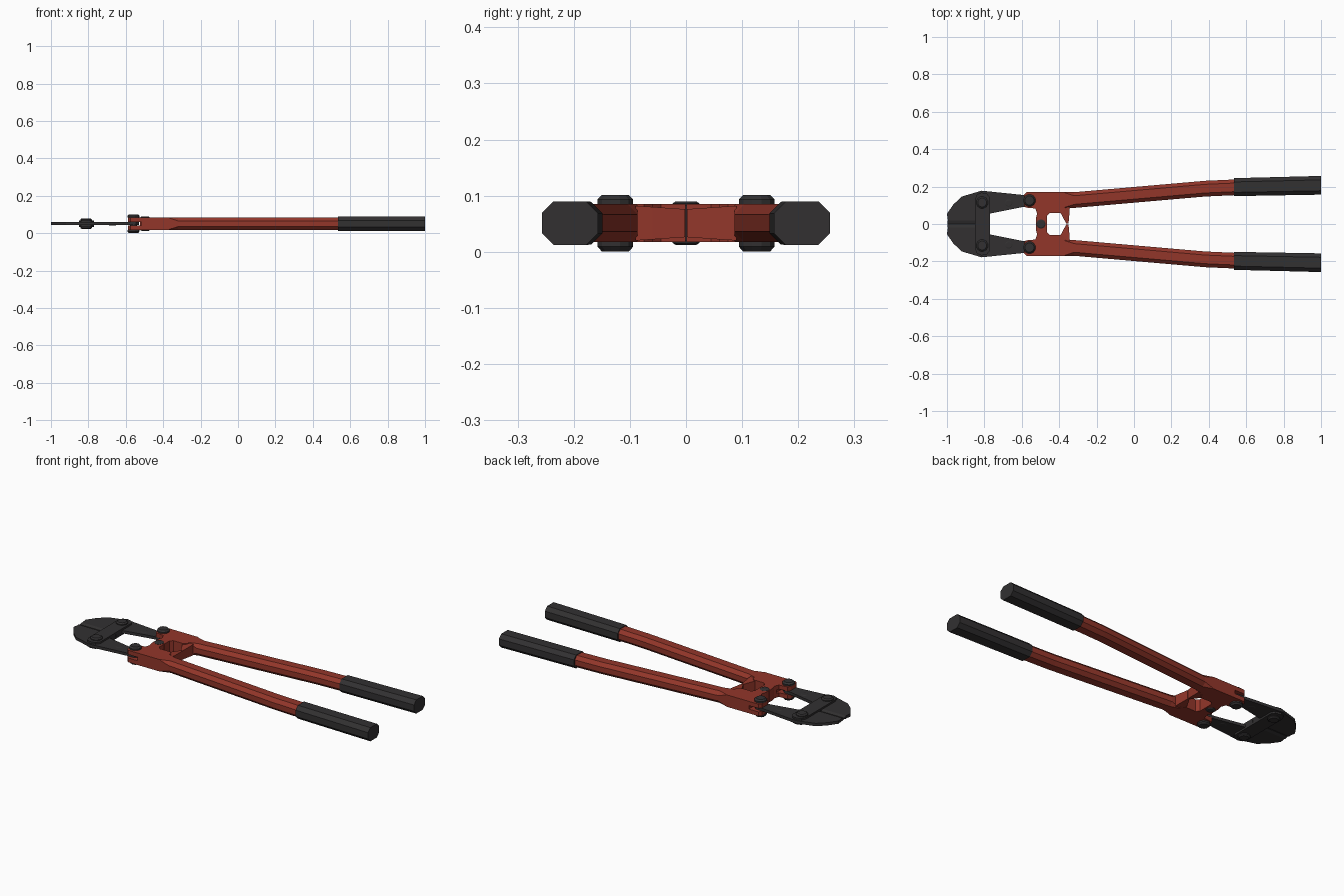
import bpy, bmesh, math

if "Cube" in bpy.data.objects:
    bpy.data.objects.remove(bpy.data.objects["Cube"])

ZC = 0.051


def material(name, col):
    m = bpy.data.materials.new(name)
    m.diffuse_color = (*col, 1)
    m.use_nodes = True
    m.node_tree.nodes["Principled BSDF"].inputs["Base Color"].default_value = m.diffuse_color
    return m


RED = material("red_paint", (0.29, 0.037, 0.023))
DARK = material("dark_steel", (0.032, 0.03, 0.031))


def loft(name, rings, mat, mirror=True):
    """Skin a list of equal-length closed rings, cap both ends."""
    bm = bmesh.new()
    loops = [[bm.verts.new(p) for p in r] for r in rings]
    n = len(loops[0])
    for a, b in zip(loops, loops[1:]):
        for i in range(n):
            j = (i + 1) % n
            bm.faces.new((a[i], a[j], b[j], b[i]))
    bm.faces.new(loops[0][::-1])
    bm.faces.new(loops[-1])
    bmesh.ops.recalc_face_normals(bm, faces=bm.faces)
    me = bpy.data.meshes.new(name)
    bm.to_mesh(me)
    bm.free()
    if mat:
        me.materials.append(mat)
    ob = bpy.data.objects.new(name, me)
    bpy.context.collection.objects.link(ob)
    if mirror:
        mod = ob.modifiers.new("mirror", 'MIRROR')
        mod.use_axis = (False, True, False)
        mod.use_mirror_merge = False
    return ob


def plate(name, outline, z0, z1, mat, mirror=True):
    return loft(name, [[(x, y, z) for x, y in outline] for z in (z0, z1)], mat, mirror)


def octagon(x, yc, hw, hh, c):
    """Chamfered rectangle in the plane x = const."""
    pts = [(hw, hh - c), (hw - c, hh), (c - hw, hh), (-hw, hh - c),
           (-hw, c - hh), (c - hw, -hh), (hw - c, -hh), (hw, c - hh)]
    return [(x, yc + y, ZC + z) for y, z in pts]


def bolt(name, x, y, r, half, head, mirror=True, n=12):
    """Pin with chamfered heads on both ends."""
    prof = [(r * .75, -half), (r, -half + head * .5), (r, -half + head), (r * .6, -half + head)]
    prof += [(a, -b) for a, b in reversed(prof)]
    rings = [[(x + a * math.cos(2 * math.pi * (i + .5) / n),
               y + a * math.sin(2 * math.pi * (i + .5) / n), ZC + z) for i in range(n)]
             for a, z in prof]
    return loft(name, rings, DARK, mirror)


# Handles and grips
loft("handle_tube", [octagon(-0.37, 0.128, 0.042, 0.034, 0.003),
                     octagon(-0.32, 0.128, 0.042, 0.034, 0.019),
                     octagon(0.38, 0.189, 0.042, 0.034, 0.019),
                     octagon(0.56, 0.197, 0.042, 0.034, 0.019)], RED)
loft("grip", [octagon(0.535, 0.197, 0.048, 0.038, 0.020),
              octagon(1.0, 0.207, 0.050, 0.039, 0.021)], DARK)

# Clevis block with hinge arm, slotted for the jaw tail
block = plate("clevis_block", [(-0.58, 0.088), (-0.588, 0.105), (-0.588, 0.155), (-0.575, 0.17),
                               (-0.37, 0.17), (-0.37, 0.075), (-0.385, 0.06), (-0.45, 0.06),
                               (-0.465, 0.045), (-0.465, 0.001), (-0.525, 0.001),
                               (-0.525, 0.03), (-0.518, 0.055), (-0.527, 0.083)],
              ZC - 0.034, ZC + 0.034, RED, False)
cutter = plate("slot_cutter", [(-0.65, 0.07), (-0.65, 0.2), (-0.515, 0.2), (-0.515, 0.07)],
               ZC - 0.01, ZC + 0.01, None, False)
cutter.hide_render = True
mod = block.modifiers.new("slot", 'BOOLEAN')
mod.object = cutter
mod.operation = 'DIFFERENCE'
mod.solver = 'EXACT'
bpy.context.view_layer.objects.active = block
bpy.ops.object.modifier_apply(modifier="slot")
bpy.data.objects.remove(cutter)
mod = block.modifiers.new("mirror", 'MIRROR')
mod.use_axis = (False, True, False)
mod.use_mirror_merge = False

# Handle stops, tapering to the centre line
loft("handle_stop", [[(a, y, ZC - h), (b, y, ZC - h), (b, y, ZC + h), (a, y, ZC + h)]
                     for a, b, y, h in ((-0.40, -0.343, 0.09, 0.031), (-0.393, -0.345, 0.06, 0.029),
                                        (-0.362, -0.35, 0.002, 0.025))], RED)

# Jaws: flat plate, bevelled cutting edge
T = 0.008
plate("jaw", [(-0.995, 0.018), (-1.0, 0.055), (-0.965, 0.105), (-0.92, 0.147), (-0.815, 0.178),
              (-0.6, 0.156), (-0.545, 0.152), (-0.53, 0.135), (-0.535, 0.11), (-0.56, 0.092),
              (-0.6, 0.09), (-0.77, 0.056), (-0.77, 0.002), (-0.85, 0.002), (-0.85, 0.018)],
      ZC - T, ZC + T, DARK)
loft("cutting_edge", [[(x, 0.018, ZC - T), (x, 0.001, ZC - 0.002),
                       (x, 0.001, ZC + 0.002), (x, 0.018, ZC + T)] for x in (-0.998, -0.85)], DARK)

# Straps joining the jaws, above and below
half = [(-0.85, 0.13), (-0.84, 0.158), (-0.815, 0.168), (-0.785, 0.162), (-0.77, 0.14)]
strap = half + [(x, -y) for x, y in reversed(half)]
for name, s in (("upper_strap", 1), ("lower_strap", -1)):
    plate(name, strap, ZC + s * T, ZC + s * 0.018, DARK, False)

# Pins and bosses
bolt("jaw_bolt", -0.812, 0.115, 0.032, 0.029, 0.012)
bolt("clevis_bolt", -0.559, 0.126, 0.033, 0.0505, 0.017)
bolt("hinge_bolt", -0.497, 0, 0.025, 0.039, 0.008, False)
bolt("jaw_boss", -0.67, 0.112, 0.02, T + 0.0015, 0.003)
